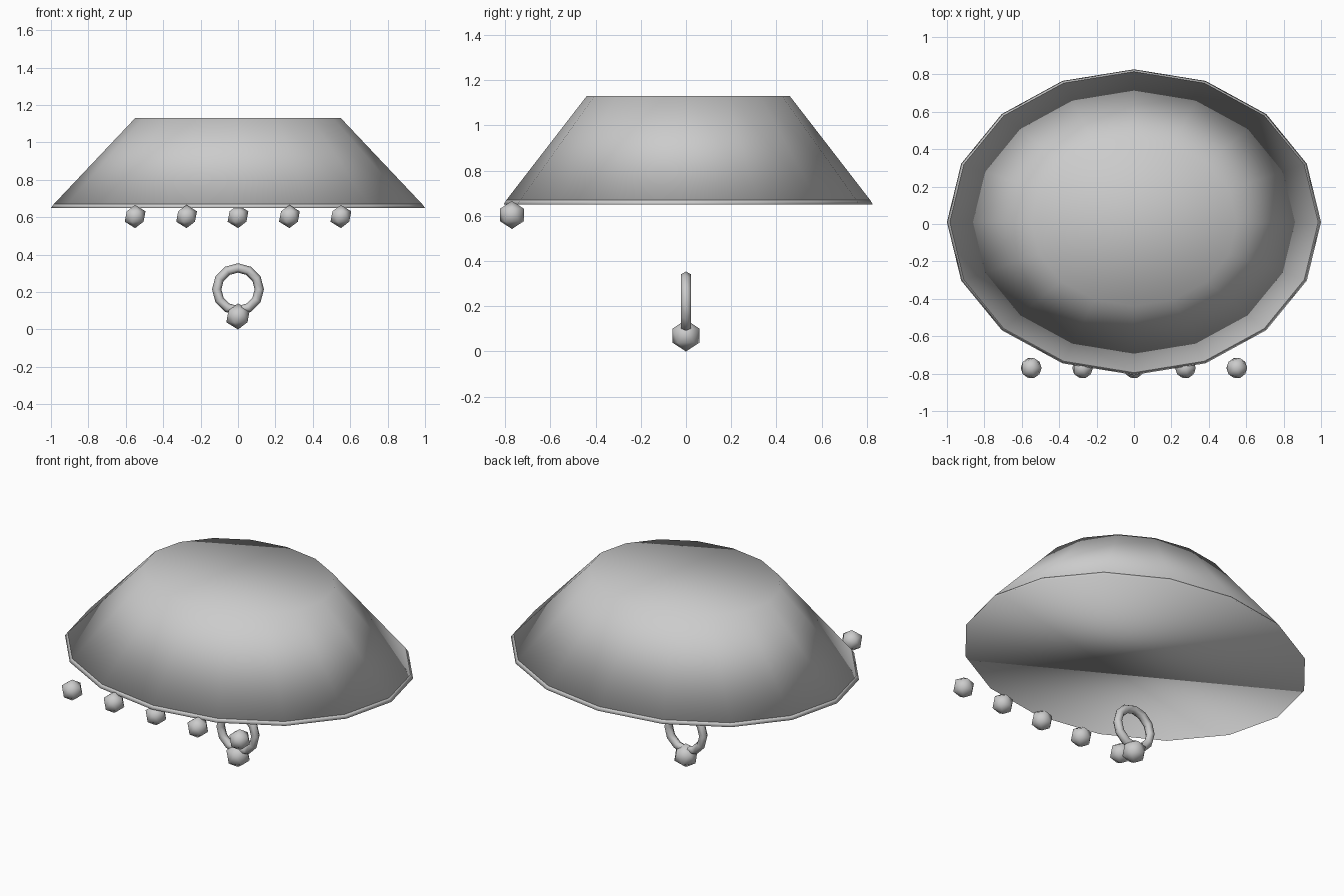
import bpy
from math import pi

cube = bpy.data.objects.get("Cube")
if cube:
    bpy.data.objects.remove(cube, do_unlink=True)

grey = bpy.data.materials.new("light grey")
grey.use_nodes = True
grey.diffuse_color = (0.6, 0.6, 0.6, 1)
grey.node_tree.nodes["Principled BSDF"].inputs["Base Color"].default_value = (0.6, 0.6, 0.6, 1)


def finish(name):
    obj = bpy.context.object
    obj.name = name
    obj.data.materials.append(grey)
    bpy.ops.object.shade_smooth()
    return obj


def frustum(name, bottom, top, low, high):
    """Closed oval frustum with 16 sides."""
    bpy.ops.mesh.primitive_cone_add(vertices=16, radius1=bottom, radius2=top,
                                    depth=high - low, location=(0, 0.01, (low + high) / 2))
    finish(name).scale.y = 0.817


def bead(name, radius, location):
    bpy.ops.mesh.primitive_ico_sphere_add(subdivisions=1, radius=radius, location=location)
    finish(name)


# Canopy and its thin rim
frustum("canopy", 0.985, 0.55, 0.67, 1.13)
frustum("canopy_rim", 1.0, 0.985, 0.65, 0.67)

# Row of beads under the front edge
for i in range(5):
    bead(f"fringe_bead_{i + 1}", 0.062, (-0.55 + 0.275 * i, -0.77, 0.604))

# Hanging ring with a bead at its foot
bpy.ops.mesh.primitive_torus_add(major_segments=12, minor_segments=6, major_radius=0.114,
                                 minor_radius=0.025, location=(0, 0, 0.215),
                                 rotation=(pi / 2, 0, 0))
finish("pull_ring")
bead("pull_bead", 0.07, (0, 0, 0.07))
